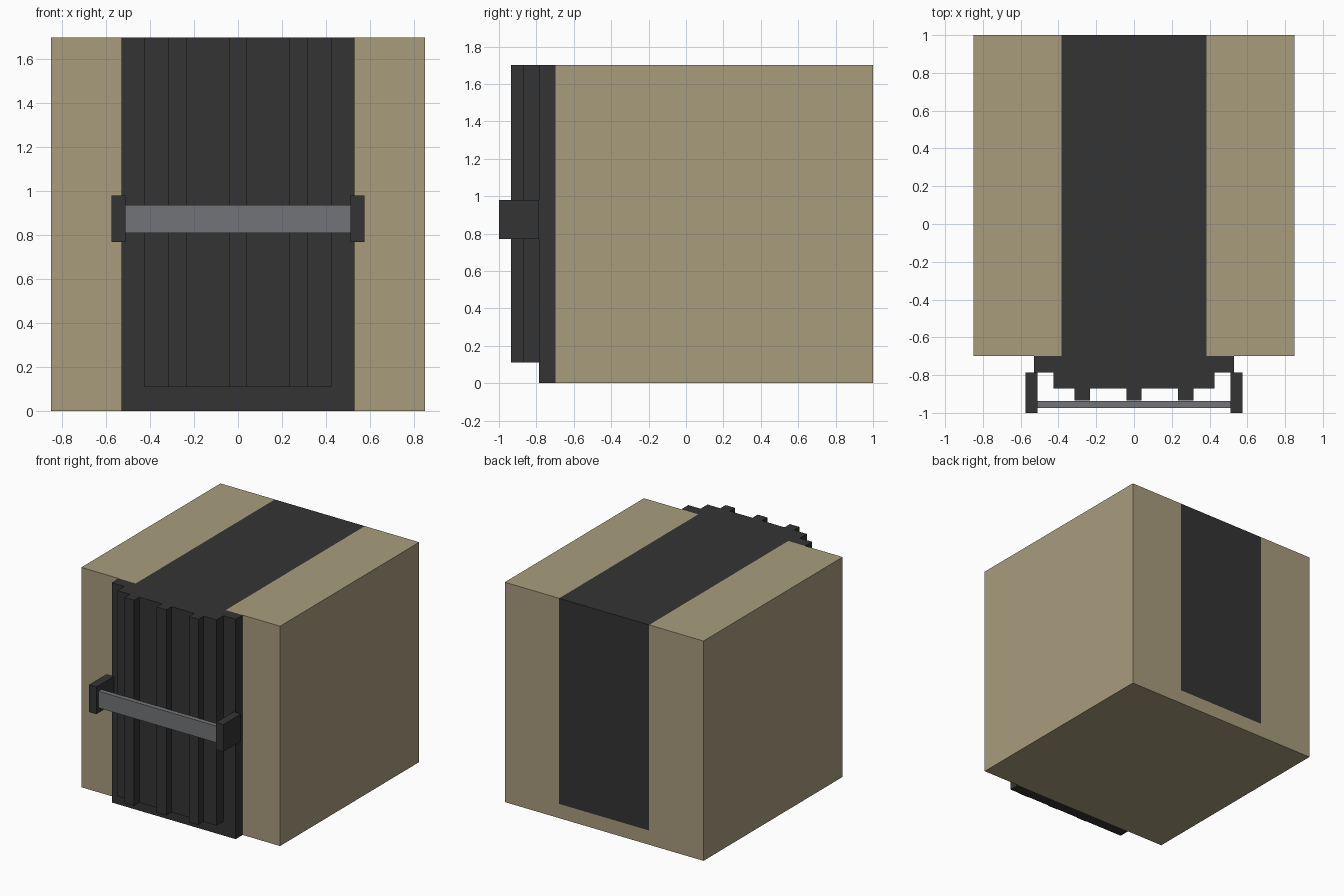
import bpy
import bmesh
from mathutils import Vector

if "Cube" in bpy.data.objects:
    bpy.data.objects.remove(bpy.data.objects["Cube"], do_unlink=True)


def material(name, rgb):
    m = bpy.data.materials.new(name)
    m.use_nodes = True
    colour = (*rgb, 1)
    m.diffuse_color = colour
    m.node_tree.nodes["Principled BSDF"].inputs["Base Color"].default_value = colour
    return m


tan = material("tan", (0.392, 0.335, 0.204))
charcoal = material("charcoal", (0.034, 0.034, 0.034))
grey = material("steel grey", (0.171, 0.174, 0.184))


def box(name, x, y, z, *mats, cuts=(), rule=None):
    """Box from (min, max) ranges, optionally sliced by planes and coloured by a rule."""
    bm = bmesh.new()
    bmesh.ops.create_cube(bm, size=1)
    for v in bm.verts:
        v.co = Vector(r[0] if c < 0 else r[1] for c, r in zip(v.co, (x, y, z)))
    for point, normal in cuts:
        bmesh.ops.bisect_plane(bm, geom=bm.verts[:] + bm.edges[:] + bm.faces[:],
                               plane_co=point, plane_no=normal)
    bm.normal_update()
    if rule:
        for f in bm.faces:
            f.material_index = rule(f.calc_center_median(), f.normal)
    mesh = bpy.data.meshes.new(name)
    bm.to_mesh(mesh)
    bm.free()
    for m in mats:
        mesh.materials.append(m)
    obj = bpy.data.objects.new(name, mesh)
    bpy.context.collection.objects.link(obj)
    return obj


TOP = 1.7
BAND = 0.385      # half width of the dark band
LOW = 0.11        # lower end of the band and ribs


# Main body with a dark band over the top and down the back
def band(c, n):
    on_face = n.z > 0.5 or (n.y > 0.5 and c.z > LOW)
    return int(abs(c.x) < BAND and on_face)


box("body", (-0.85, 0.85), (-0.7, 1), (0, TOP), tan, charcoal, rule=band,
    cuts=[((-BAND, 0, 0), (1, 0, 0)), ((BAND, 0, 0), (1, 0, 0)), ((0, 0, LOW), (0, 0, 1))])

# Layered front panel
box("back_plate", (-0.53, 0.53), (-0.785, -0.7), (0, TOP), charcoal)
box("front_plate", (-0.425, 0.425), (-0.87, -0.785), (LOW, TOP), charcoal)

# Upright ribs
for side, x in (("right", -0.275), ("middle", 0), ("left", 0.275)):
    box(side + "_rib", (x - 0.041, x + 0.041), (-0.935, -0.87), (LOW, TOP), charcoal)

# Cross bar held by two end brackets
for side, s in (("right", -1), ("left", 1)):
    ends = sorted((s * 0.512, s * 0.575))
    box(side + "_bracket", ends, (-1, -0.785), (0.77, 0.98), charcoal)
box("cross_bar", (-0.512, 0.512), (-0.975, -0.938), (0.81, 0.938), grey)
